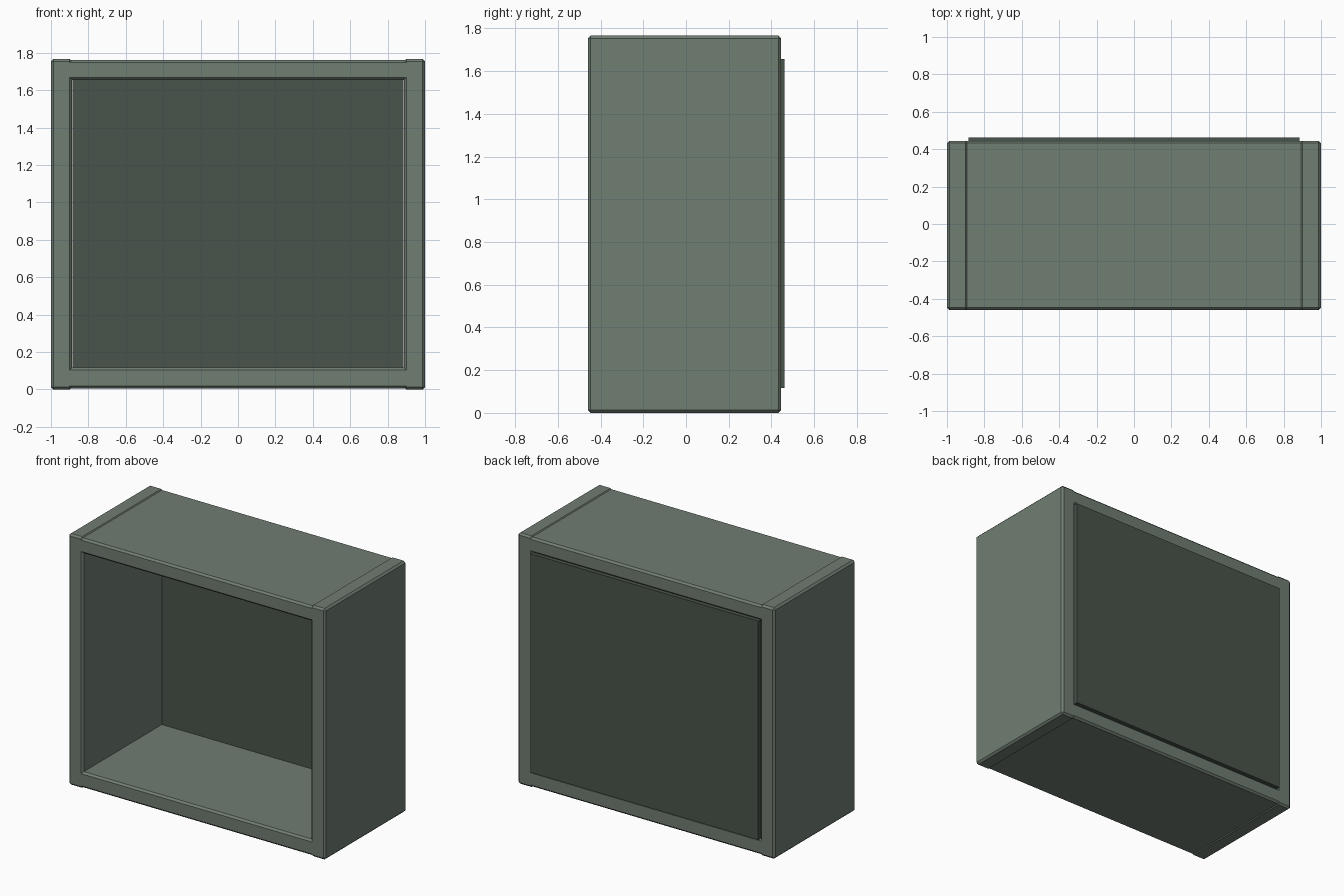
import bpy

if "Cube" in bpy.data.objects:
    bpy.data.objects.remove(bpy.data.objects["Cube"], do_unlink=True)


def make_material(name, color):
    mat = bpy.data.materials.new(name)
    mat.use_nodes = True
    mat.diffuse_color = (*color, 1)
    mat.node_tree.nodes["Principled BSDF"].inputs["Base Color"].default_value = (*color, 1)
    return mat


def make_board(name, low, high, mat, bevel=0):
    """Box between two corners, with optional chamfered edges."""
    bpy.ops.mesh.primitive_cube_add(size=1, location=[(a + b) / 2 for a, b in zip(low, high)])
    board = bpy.context.object
    board.name = name
    board.scale = [b - a for a, b in zip(low, high)]
    bpy.ops.object.transform_apply(location=False, rotation=False, scale=True)
    board.data.materials.append(mat)
    if bevel:
        mod = board.modifiers.new("edge_chamfer", "BEVEL")
        mod.width = bevel
        mod.segments = 1
    return board


frame_green = make_material("grey_green", (0.162, 0.205, 0.168))
panel_green = make_material("dark_grey_green", (0.067, 0.089, 0.070))

FRONT, BACK, HEIGHT = -0.46, 0.445, 1.767
CHAMFER = 0.013

# Upright sides
make_board("left_side", (0.887, FRONT, 0), (1, BACK, HEIGHT), frame_green, CHAMFER)
make_board("right_side", (-1, FRONT, 0), (-0.887, BACK, HEIGHT), frame_green, CHAMFER)

# Top and bottom boards, set slightly inside the ends of the uprights
make_board("bottom_board", (-0.97, FRONT, 0.006), (0.97, BACK, 0.117), frame_green, CHAMFER)
make_board("top_board", (-0.97, FRONT, 1.655), (0.97, BACK, 1.761), frame_green, CHAMFER)

# Back panel, standing slightly proud of the frame
make_board("back_panel", (-0.886, 0.42, 0.116), (0.886, 0.462, 1.656), panel_green)
